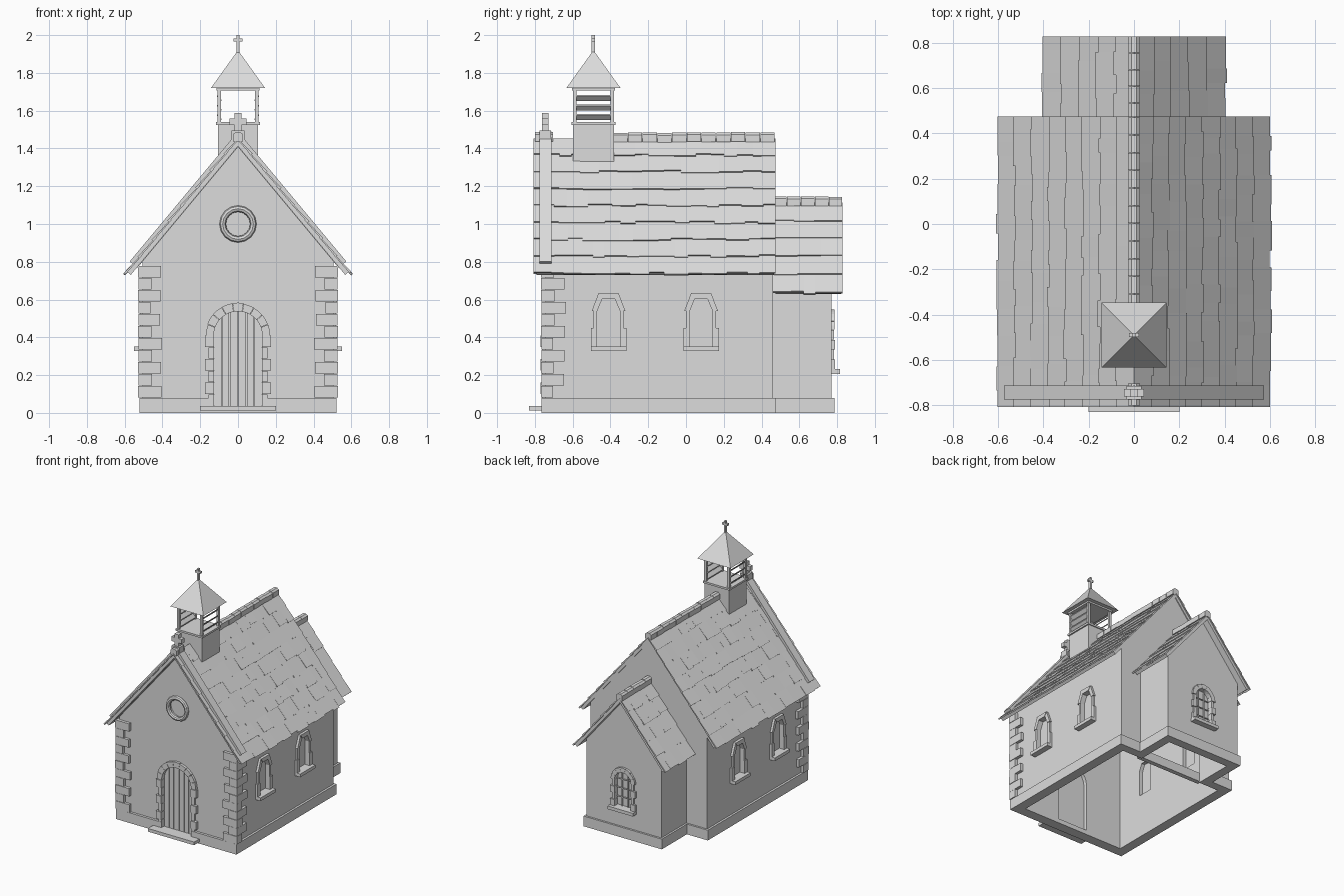
import bpy, bmesh, math, random

if "Cube" in bpy.data.objects:
    bpy.data.objects.remove(bpy.data.objects["Cube"])

random.seed(4)
stone = bpy.data.materials.new("plain_grey")
stone.diffuse_color = (0.72, 0.72, 0.72, 1)
stone.use_nodes = True
stone.node_tree.nodes["Principled BSDF"].inputs["Base Color"].default_value = stone.diffuse_color


# ---------- helpers ----------
def prism(bm, pts, place, d0, d1):
    """Extrude a (u, v) profile from depth d0 to d1 through a placing function."""
    rings = [[bm.verts.new(place(u, v, d)) for u, v in pts] for d in (d0, d1)]
    n = len(pts)
    bm.faces.new(rings[0])
    bm.faces.new(rings[1][::-1])
    for i in range(n):
        j = (i + 1) % n
        bm.faces.new((rings[0][j], rings[0][i], rings[1][i], rings[1][j]))


def finish(bm, name):
    bmesh.ops.recalc_face_normals(bm, faces=bm.faces)
    me = bpy.data.meshes.new(name)
    bm.to_mesh(me)
    bm.free()
    me.materials.append(stone)
    ob = bpy.data.objects.new(name, me)
    bpy.context.collection.objects.link(ob)
    return ob


def rect(a, b, c, d):
    return [(a, c), (b, c), (b, d), (a, d)]


def boxes(name, items):
    bm = bmesh.new()
    for x0, x1, y0, y1, z0, z1 in items:
        prism(bm, rect(x0, x1, z0, z1), lambda u, v, d: (u, d, v), y0, y1)
    return finish(bm, name)


def gable(w, top, z0):
    return [(-w, z0), (w, z0), (w, top - 1.2 * w), (0, top), (-w, top - 1.2 * w)]


def arch(w, z0, spring, n=12):
    return [(-w, z0), (w, z0)] + [(w * math.cos(math.pi * i / n), spring + w * math.sin(math.pi * i / n))
                                  for i in range(n + 1)]


def cut(ob, cutter):
    m = ob.modifiers.new("cut", 'BOOLEAN')
    m.operation, m.solver, m.object = 'DIFFERENCE', 'EXACT', cutter
    cutter.hide_render = True
    cutter.hide_set(True)
    cutter.display_type = 'WIRE'


def solid(name, *prisms):
    bm = bmesh.new()
    for p in prisms:
        prism(bm, *p)
    return finish(bm, name)


# placing functions: u across, v up, d outward from the wall
along_y = lambda u, v, d: (u, d, v)
along_z = lambda u, v, d: (u, v, d)
front = lambda u, v, d: (u, -0.745 - d, v)
back = lambda u, v, d: (u, 0.77 + d, v)


def side(sx, yc):
    return lambda u, v, d: (sx * (0.505 + d), yc + u, v)


# ---------- walls ----------
nave = solid("nave_walls", (gable(0.505, 1.415, 0.0), along_y, -0.745, 0.46))
chancel = solid("chancel_walls", (gable(0.325, 1.08, 0.0), along_y, 0.45, 0.77))
nave_room = solid("nave_room_cutter", (gable(0.447, 1.35, -0.1), along_y, -0.687, 0.41))
chancel_room = solid("chancel_room_cutter", (gable(0.272, 1.02, -0.1), along_y, 0.3, 0.718))

# window openings, arched in straight facets
window_shape = [(-0.062, 0.345), (0.062, 0.345), (0.062, 0.545), (0.036, 0.602), (-0.036, 0.602), (-0.062, 0.545)]
window_spots = [("right_rear", side(1, 0.08)), ("right_front", side(1, -0.41)),
                ("left_rear", side(-1, 0.08)), ("left_front", side(-1, -0.41))]
circle = [(0.076 * math.cos(math.tau * i / 24), 1.0 + 0.076 * math.sin(math.tau * i / 24)) for i in range(24)]
openings = solid("nave_opening_cutter", (arch(0.13, 0.035, 0.41), front, -0.1, 0.1), (circle, front, -0.1, 0.1),
                 *[(window_shape, p, -0.1, 0.1) for _, p in window_spots])
for c in (nave_room, chancel_room, openings):
    cut(nave, c)
back_shape = arch(0.072, 0.23, 0.44)
back_cut = solid("chancel_opening_cutter", (back_shape, back, -0.1, 0.1))
cut(chancel, chancel_room)
cut(chancel, back_cut)

# ---------- plinth ----------
plinth = [(-0.445, -0.13, -0.765, -0.685, 0, 0.08), (0.13, 0.445, -0.765, -0.685, 0, 0.08),
          (-0.13, 0.13, -0.765, -0.685, 0, 0.035), (-0.27, 0.27, 0.716, 0.785, 0, 0.08)]
for s in (-1, 1):
    for a, b, y0, y1 in ((0.445, 0.522, -0.765, 0.475), (0.27, 0.34, 0.408, 0.785), (0.34, 0.445, 0.408, 0.475)):
        plinth.append((min(s * a, s * b), max(s * a, s * b), y0, y1, 0, 0.08))
boxes("plinth", plinth)
boxes("chancel_threshold", [(-0.285, 0.285, 0.375, 0.41, 0.01, 0.08)])
boxes("door_step", [(-0.2, 0.2, -0.83, -0.74, 0.012, 0.037)])

# ---------- corner stones, L-shaped round each front corner ----------
bm = bmesh.new()
for i in range(11):
    z0 = 0.08 + i * 0.0635
    wx, wy = (0.408, -0.70) if i % 2 == 0 else (0.46, -0.64)
    j = random.uniform(-0.006, 0.006)
    ox, oy = 0.53 - abs(j) * 0.6, -0.768 + abs(j) * 0.5
    for s in (-1, 1):
        ell = [(wx + j, oy), (ox, oy), (ox, wy + j), (0.495, wy + j), (0.495, -0.735), (wx + j, -0.735)]
        prism(bm, [(s * x, y) for x, y in ell], along_z, z0 + 0.001, z0 + 0.0625)
finish(bm, "corner_stones")

# ---------- door ----------
bm = bmesh.new()
edges = [-0.13, -0.085, -0.045, 0.0, 0.045, 0.085, 0.13]
for a, b in zip(edges, edges[1:]):
    a, b = a + 0.002, b - 0.002
    top = [(x, 0.41 + math.sqrt(max(0, 0.13 ** 2 - x * x))) for x in (b, b * 0.67 + a * 0.33, b * 0.33 + a * 0.67, a)]
    prism(bm, [(a, 0.035), (b, 0.035)] + top, front, -0.025, -0.015)
finish(bm, "door_planks")
solid("door_backing", (arch(0.13, 0.035, 0.41), front, -0.03, -0.024))
boxes("door_studs", [(s * x - 0.005, s * x + 0.005, -0.73, -0.724, z - 0.005, z + 0.005)
                     for s in (-1, 1) for x in (0.03, 0.1) for z in (0.24, 0.33)])


def arch_stones(bm, place, w, thick, spring, count, out):
    """Ring of wedge stones over an opening."""
    for i in range(count):
        t0, t1 = (math.pi * (i + k) / count for k in (0.015, 0.985))
        r1 = w + thick + random.uniform(-0.003, 0.003)
        tm = (t0 + t1) / 2
        pts = [(w * math.cos(t), spring + w * math.sin(t)) for t in (t0, tm, t1)]
        pts += [(r1 * math.cos(t), spring + r1 * math.sin(t)) for t in (t1, tm, t0)]
        prism(bm, pts, place, -0.03, out)


bm = bmesh.new()
arch_stones(bm, front, 0.128, 0.043, 0.41, 9, 0.02)
for i in range(6):
    w = 0.175 if i % 2 else 0.155
    z0 = 0.037 + i * 0.0622
    for s in (-1, 1):
        prism(bm, rect(s * 0.128, s * w, z0 + 0.001, z0 + 0.061), front, -0.03, 0.024 if i % 2 else 0.018)
finish(bm, "door_surround")

# ---------- windows ----------
for label, p in window_spots:
    bm = bmesh.new()
    for s in (-1, 1):
        prism(bm, rect(s * 0.06, s * 0.094, 0.35, 0.45), p, -0.02, 0.018)
        prism(bm, rect(s * 0.06, s * 0.08, 0.45, 0.54), p, -0.02, 0.013)
        prism(bm, [(s * u, v) for u, v in ((0.06, 0.54), (0.089, 0.54), (0.053, 0.634), (0.034, 0.602))], p, -0.02, 0.018)
    prism(bm, [(-0.034, 0.602), (0.034, 0.602), (0.053, 0.634), (-0.053, 0.634)], p, -0.02, 0.021)
    prism(bm, rect(-0.094, 0.094, 0.327, 0.352), p, -0.03, 0.045)
    finish(bm, "window_surround_" + label)
    solid("window_pane_" + label, (window_shape, p, -0.03, -0.024))

bm = bmesh.new()
arch_stones(bm, back, 0.07, 0.035, 0.44, 7, 0.016)
for i in range(4):
    for s in (-1, 1):
        prism(bm, rect(s * 0.07, s * (0.108 if i % 2 == 0 else 0.092), 0.231 + i * 0.0523, 0.282 + i * 0.0523),
              back, -0.03, 0.018 if i % 2 == 0 else 0.013)
prism(bm, rect(-0.11, 0.11, 0.207, 0.232), back, -0.03, 0.045)
finish(bm, "rear_window_surround")
solid("rear_window_pane", (back_shape, back, -0.03, -0.024))
solid("rear_window_bars", *[(rect(x - 0.003, x + 0.003, 0.23, 0.50), back, -0.025, -0.014) for x in (-0.025, 0.025)],
      *[(rect(-0.07, 0.07, z - 0.003, z + 0.003), back, -0.025, -0.015) for z in (0.3, 0.37, 0.44)])

# round gable window
bpy.ops.mesh.primitive_torus_add(location=(0, -0.75, 1.0), rotation=(math.pi / 2, 0, 0), major_radius=0.081,
                                 minor_radius=0.017, major_segments=16, minor_segments=8)
bpy.context.object.name = "round_window_ring"
bpy.context.object.data.materials.append(stone)
solid("round_window_pane", (circle, front, -0.03, -0.024))

# ---------- roofs ----------
SL = math.hypot(1, 1.2)


def slope(sx, top):
    """u runs down the slope from the ridge, v is height off it, d is y."""
    return lambda u, v, d: (sx * (u + 1.2 * v) / SL, d, top + (v - 1.2 * u) / SL)


def slab(length, v0, v1):
    """Sloping slab profile mitred at the ridge."""
    return [(-1.2 * v0, v0), (length, v0), (length, v1), (-1.2 * v1, v1)]


def roof(name, top, half, y0, y1, rows):
    length = half * SL
    step = length / rows
    deck, tiles = bmesh.new(), bmesh.new()
    for sx in (-1, 1):
        p = slope(sx, top)
        prism(deck, slab(length - 0.02, -0.022, 0.002), p, y0 + 0.015, y1 - 0.008)
        for r in range(rows):
            y = y0
            while y < y1:
                w = random.uniform(0.06, 0.14)
                e = y1 if y + w > y1 - 0.05 else y + w
                h = 0.012 + random.uniform(-0.002, 0.002)
                u0 = r * step - 0.03 if r else -0.004
                u1 = (r + 1) * step + random.uniform(-0.014, 0.003)
                prism(tiles, [(u0, -0.002), (u1, h - 0.011), (u1, h), (u0, 0.004)], p, y, e)
                y = e
    finish(deck, name + "_deck")
    finish(tiles, name + "_tiles")


def ridge(name, top, spans):
    bm = bmesh.new()
    for a, b in spans:
        n = max(1, round((b - a) / 0.075))
        for i in range(n):
            h = top + random.uniform(-0.003, 0.003)
            prism(bm, [(-0.026, h - 0.05), (0.026, h - 0.05), (0.026, h - 0.012), (0.012, h), (-0.012, h), (-0.026, h - 0.012)],
                  along_y, a + (b - a) * i / n, a + (b - a) * (i + 1) / n - 0.003)
    finish(bm, name)


roof("nave_roof", 1.446, 0.597, -0.807, 0.475, 8)
roof("chancel_roof", 1.107, 0.400, 0.46, 0.828, 5)
ridge("nave_ridge_tiles", 1.484, [(-0.8, -0.7), (-0.385, 0.472)])
ridge("chancel_ridge_tiles", 1.147, [(0.462, 0.83)])
solid("gable_coping", *[(slab(0.862, -0.025, 0.028), slope(s, 1.446), -0.775, -0.712) for s in (-1, 1)])
boxes("gable_cross", [(-0.034, 0.034, -0.775, -0.715, 1.44, 1.495), (-0.018, 0.018, -0.763, -0.727, 1.49, 1.587),
                      (-0.045, 0.045, -0.762, -0.728, 1.523, 1.558)])

# ---------- bell tower ----------
YC = -0.49
boxes("belfry_base", [(-0.105, 0.105, YC - 0.108, YC + 0.108, 1.31, 1.53)])
boxes("belfry_floor", [(-0.116, 0.116, YC - 0.116, YC + 0.116, 1.525, 1.54)])
boxes("belfry_posts", [(sx * 0.1 - 0.009, sx * 0.1 + 0.009, YC + sy * 0.1 - 0.009, YC + sy * 0.1 + 0.009, 1.54, 1.712)
                       for sx in (-1, 1) for sy in (-1, 1)])
boxes("belfry_top_plate", [(-0.114, 0.114, YC - 0.114, YC + 0.114, 1.706, 1.72)])
bm = bmesh.new()
for sx in (-1, 1):
    for i in range(3):
        z = 1.55 + i * 0.05
        prism(bm, [(sx * 0.088, z), (sx * 0.088, z + 0.008), (sx * 0.112, z + 0.033), (sx * 0.112, z + 0.025)],
              along_y, YC - 0.091, YC + 0.091)
finish(bm, "belfry_louvres")
bpy.ops.mesh.primitive_cone_add(vertices=4, radius1=0.144 * math.sqrt(2), radius2=0.006, depth=0.195,
                                location=(0, YC, 1.8165), rotation=(0, 0, math.pi / 4))
bpy.context.object.name = "spire_roof"
bpy.context.object.data.materials.append(stone)
boxes("spire_cross", [(-0.007, 0.007, YC - 0.009, YC + 0.009, 1.9, 2.0), (-0.023, 0.023, YC - 0.009, YC + 0.009, 1.966, 1.982)])
